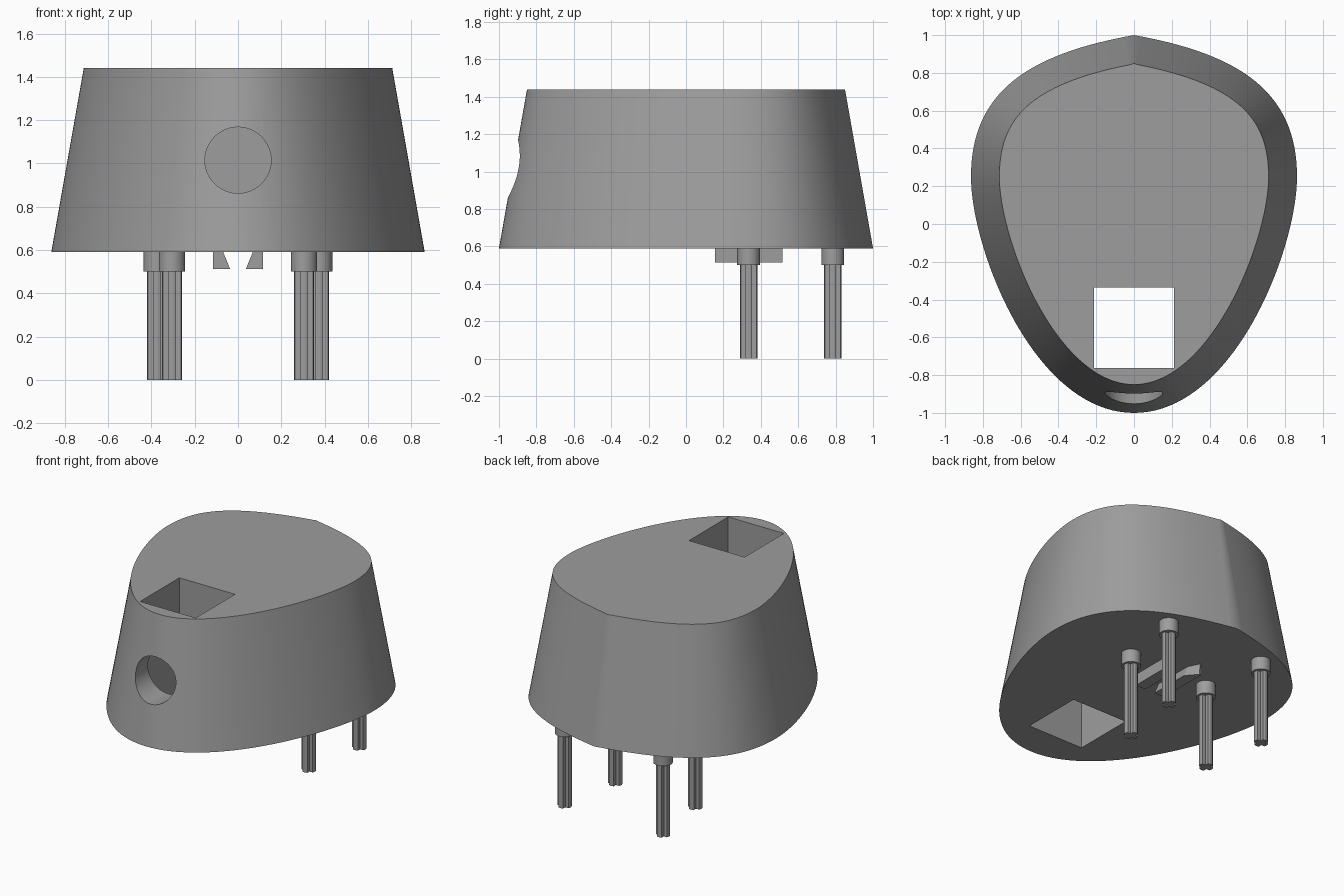
import bpy, bmesh, math
from mathutils import Vector
from mathutils.geometry import interpolate_bezier

if "Cube" in bpy.data.objects:
    bpy.data.objects.remove(bpy.data.objects["Cube"])

grey = bpy.data.materials.new("plain_grey")
grey.diffuse_color = (0.34, 0.34, 0.34, 1)
grey.use_nodes = True
grey.node_tree.nodes["Principled BSDF"].inputs["Base Color"].default_value = grey.diffuse_color


def loft(name, *loops):
    """Solid through matching closed loops of 3D points."""
    bm = bmesh.new()
    rows = [[bm.verts.new(p) for p in loop] for loop in loops]
    n = len(rows[0])
    for a, b in zip(rows, rows[1:]):
        for i in range(n):
            j = (i + 1) % n
            bm.faces.new((a[i], a[j], b[j], b[i]))
    bm.faces.new(rows[0][::-1])
    bm.faces.new(rows[-1])
    bmesh.ops.recalc_face_normals(bm, faces=bm.faces)
    mesh = bpy.data.meshes.new(name)
    bm.to_mesh(mesh)
    bm.free()
    mesh.materials.append(grey)
    ob = bpy.data.objects.new(name, mesh)
    bpy.context.collection.objects.link(ob)
    return ob


def prism(name, outline, z0, z1):
    return loft(name, [(x, y, z0) for x, y in outline], [(x, y, z1) for x, y in outline])


def circle(cx, cy, r, n=32):
    return [(cx + r * math.cos(2 * math.pi * i / n), cy + r * math.sin(2 * math.pi * i / n))
            for i in range(n)]


def smooth(ob, degrees):
    ob.data.shade_smooth()
    ob.data.set_sharp_from_angle(angle=math.radians(degrees))


# Egg-shaped outline, slightly pointed at the back; the top is inset evenly
back = interpolate_bezier(Vector((0, 1)), Vector((0.56, 0.90)),
                          Vector((0.863, 0.70)), Vector((0.863, 0.25)), 33)
front = interpolate_bezier(Vector((0.863, 0.25)), Vector((0.863, -0.13)),
                           Vector((0.53, -1)), Vector((0, -1)), 41)
half = [Vector(p[:2]) for p in back + front[1:]]
outline = half + [Vector((-p.x, p.y)) for p in half[-2:0:-1]]
inset = []
for i, p in enumerate(outline):
    t = outline[(i + 1) % len(outline)] - outline[i - 1]
    inset.append(p + Vector((t.y, -t.x)).normalized() * 0.15)
body = loft("body", [(p.x, p.y, 0.59) for p in outline], [(p.x, p.y, 1.44) for p in inset])

# Square shaft through the body, and round front hole opening into it
shaft = prism("shaft_cutter", [(-0.212, -0.762), (0.212, -0.762), (0.212, -0.335), (-0.212, -0.335)],
              0.4, 1.6)
ring = circle(0, 1.015, 0.153, 48)
hole = loft("hole_cutter", [(x, -1.2, z) for x, z in ring], [(x, -0.6, z) for x, z in ring])
for cutter in (shaft, hole):
    cutter.hide_render = True
    mod = body.modifiers.new("cut", 'BOOLEAN')
    mod.operation, mod.solver, mod.object = 'DIFFERENCE', 'EXACT', cutter
cut = bpy.data.meshes.new_from_object(body.evaluated_get(bpy.context.evaluated_depsgraph_get()))
body.modifiers.clear()
body.data = cut
for cutter in (shaft, hole):
    bpy.data.objects.remove(cutter)
smooth(body, 30)


# Cross-shaped legs with rounded arm ends, each under a round collar
def cross(cx, cy, r=0.046, w=0.018):
    pts = []
    for k in range(4):
        c, s = math.cos(k * math.pi / 2), math.sin(k * math.pi / 2)
        arm = [(w, -w), (r * 0.91, -w), (r, -w * 0.35), (r, w * 0.35), (r * 0.91, w)]
        pts += [(cx + x * c - y * s, cy + x * s + y * c) for x, y in arm]
    return pts


for place, x, y in (("front", 0.305, 0.335), ("back", 0.375, 0.785)):
    for side, sign in (("right", 1), ("left", -1)):
        prism(f"{place}_{side}_leg", cross(sign * x, y), 0, 0.51)
        smooth(prism(f"{place}_{side}_collar", circle(sign * x, y, 0.061), 0.50, 0.595), 30)

# Pair of dovetail rails underneath, flared open at the back end
section = [(0.115, 0.513), (0.115, 0.595), (0.07, 0.595), (0.037, 0.513)]
flared = [(0.115, 0.513), (0.115, 0.595), (0.107, 0.595), (0.10, 0.513)]
for side, s in (("right", 1), ("left", -1)):
    loft(f"{side}_rail", *[[(s * x, y, z) for x, z in sec]
                           for sec, y in ((section, 0.155), (section, 0.44), (flared, 0.515))])
